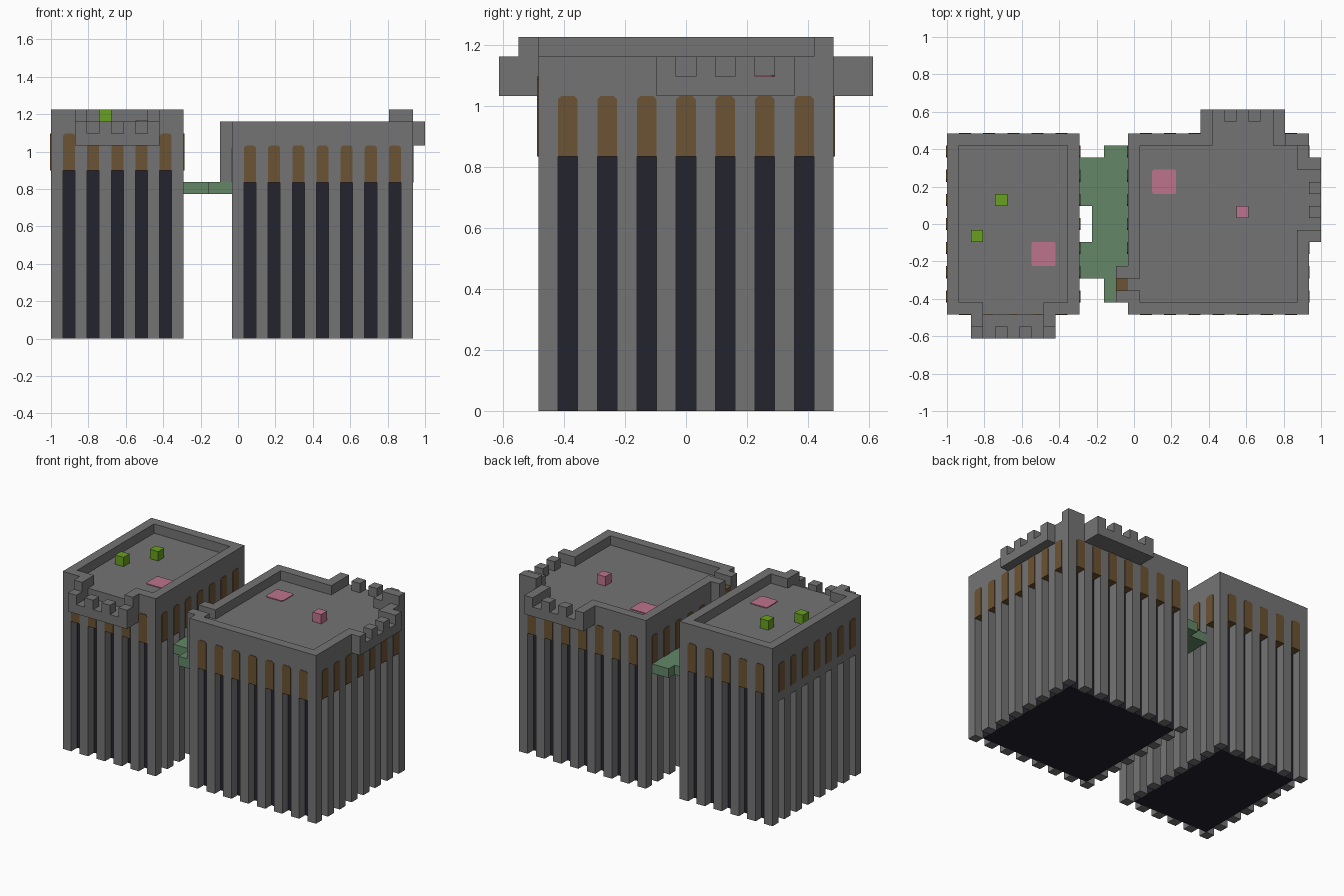
import bpy, bmesh
from mathutils import Vector

cube = bpy.data.objects.get("Cube")
if cube:
    bpy.data.objects.remove(cube, do_unlink=True)

S = 2 / 31          # size of one building block
X_MID = 15.5        # blocks are counted in x from the model's right edge


def material(name, rgb):
    m = bpy.data.materials.new(name)
    m.use_nodes = True
    m.diffuse_color = (*rgb, 1)
    m.node_tree.nodes["Principled BSDF"].inputs["Base Color"].default_value = (*rgb, 1)
    return m


STONE = material("grey stone", (0.175, 0.175, 0.175))
DARK = material("dark core", (0.017, 0.017, 0.026))
BROWN = material("brown window", (0.147, 0.087, 0.034))
GREEN = material("soft green", (0.125, 0.242, 0.138))
LIME = material("lime green", (0.138, 0.352, 0.014))
PINK = material("pink", (0.515, 0.174, 0.262))


def prism(bm, ring, shift):
    """Closed solid from a ring of points moved along a shift, in blocks."""
    a = [bm.verts.new(p) for p in ring]
    b = [bm.verts.new(Vector(p) + Vector(shift)) for p in ring]
    bm.faces.new(a)
    bm.faces.new(b[::-1])
    for i in range(len(a)):
        j = (i + 1) % len(a)
        bm.faces.new((a[j], a[i], b[i], b[j]))


def box(bm, x0, x1, y0, y1, z0, z1):
    prism(bm, [(x0, y0, z0), (x1, y0, z0), (x1, y1, z0), (x0, y1, z0)], (0, 0, z1 - z0))


def finish(bm, name, mat):
    for v in bm.verts:
        v.co = ((v.co.x - X_MID) * S, v.co.y * S, v.co.z * S)
    bmesh.ops.recalc_face_normals(bm, faces=bm.faces)
    mesh = bpy.data.meshes.new(name)
    bm.to_mesh(mesh)
    bm.free()
    mesh.materials.append(mat)
    bpy.context.collection.objects.link(bpy.data.objects.new(name, mesh))


def boxes(name, mat, items):
    bm = bmesh.new()
    for item in items:
        box(bm, *item)
    finish(bm, name, mat)


class Tower:
    Y = 7.5

    def __init__(self, name, x0, x1, groove, roof):
        self.name, self.x0, self.x1 = name, x0, x1
        self.groove, self.roof = groove, roof
        self.sides = {"front": (x0, x1), "back": (x0, x1),
                      "left": (-self.Y, self.Y), "right": (-self.Y, self.Y)}

    def point(self, side, along, out, z):
        """Point on a wall: distance along it, distance out of it, height."""
        return {"front": (along, -self.Y - out, z), "back": (along, self.Y + out, z),
                "left": (self.x1 + out, along, z), "right": (self.x0 - out, along, z)}[side]

    def wall_box(self, side, a0, a1, o0, o1, z0, z1):
        p, q = self.point(side, a0, o0, z0), self.point(side, a1, o1, z1)
        return [c for pair in zip(p, q) for c in sorted(pair)]

    def build(self, gaps):
        n, g, r = self.name, self.groove, self.roof
        boxes(n + "_upper_body", STONE, [(self.x0, self.x1, -self.Y, self.Y, g, r)])
        boxes(n + "_core", DARK, [(self.x0 + 1, self.x1 - 1, 1 - self.Y, self.Y - 1, 0, g)])
        pillars, rim, soffits = [], [], []
        windows = bmesh.new()
        for side, (a0, a1) in self.sides.items():
            across = side in ("front", "back")
            count = int(a1 - a0)
            # Pillars, the side walls leave the corners to the others
            for i in range(0 if across else 2, count if across else count - 1, 2):
                pillars.append(self.wall_box(side, a0 + i, a0 + i + 1, -1, 0, 0, g))
            # Arched windows above each groove
            for i in range(1, count, 2):
                a, c, o = a0 + i, 0.17, -0.05
                shape = [(a, g), (a + 1, g), (a + 1, g + 3 - c), (a + 1 - c, g + 3),
                         (a + c, g + 3), (a, g + 3 - c)]
                ring = [self.point(side, u, o, z) for u, z in shape]
                end = self.point(side, a, 0.06, g)
                prism(windows, ring, Vector(end) - Vector(ring[0]))
                soffits.append(self.wall_box(side, a, a + 1, -1, 0.06, g - 0.06, g))
            # Rim with openings
            lo, hi = (a0, a1) if across else (a0 + 1, a1 - 1)
            for s, e in gaps.get(side, []):
                rim.append(self.wall_box(side, lo, s, -1, 0, r, r + 1))
                lo = e
            rim.append(self.wall_box(side, lo, hi, -1, 0, r, r + 1))
        boxes(n + "_pillars", STONE, pillars)
        boxes(n + "_rim", STONE, rim)
        boxes(n + "_window_sills", BROWN, soffits)
        finish(windows, n + "_windows", BROWN)

    def balcony(self, side, a, depth, wall_top=18):
        """Seven blocks wide, with four merlons and a floor at height 17."""
        parts = [self.wall_box(side, a, a + 7, 0, depth, 16, 17)]
        for i in range(0, 7, 2):
            parts.append(self.wall_box(side, a + i, a + i + 1, depth - 1, depth, 17, 18))
        if depth > 1:
            for s in (a, a + 6):
                parts.append(self.wall_box(side, s, s + 1, 0, depth - 1, 17, wall_top))
        boxes(f"{self.name}_{side}_balcony", STONE, parts)


# Tall narrow tower
tall = Tower("tall_tower", 0, 11, 14, 18)
tall.build({"front": [(3, 8)]})
tall.balcony("front", 2, 2, wall_top=19)
boxes("tall_tower_lintels", STONE,
      [tall.wall_box("right", a - 6.5, a - 5.5, -1, 0, 13, 13.9) for a in range(0, 14, 2)])

# Wide tower
wide = Tower("wide_tower", 15, 30, 13, 17)
wide.build({"back": [(22, 27)], "left": [(-0.5, 4.5)], "right": [(-5.5, -4.5)]})
wide.balcony("back", 21, 2)
wide.balcony("left", -1.5, 1)
boxes("corner_turret", STONE, [(28, 30, 6.5, 7.5, 18, 19)])

# Doorway over the bridge
boxes("doorway_posts", STONE, [(14, 15, y, y + 1, 13, 18) for y in (-6.5, -4.5)])
boxes("doorway_door", BROWN, [(14, 15, -5.5, -4.5, 13, 17)])

# Bridge between the towers
boxes("bridge", GREEN, [(13, 15, -6.5, 6.5, 12, 13), (12, 13, -4.5, 5.5, 12, 13),
                        (11, 12, 1.5, 5.5, 12, 13), (11, 12, -4.5, -1.5, 12, 13)])

# Roof blocks and mats
boxes("lime_roof_blocks", LIME, [(4, 5, 1.5, 2.5, 18, 19), (2, 3, -1.5, -0.5, 18, 19)])
boxes("pink_roof_block", PINK, [(24, 25, 0.5, 1.5, 17, 18)])
mats = bmesh.new()
for x, y, z in ((7, -3.5, 18), (17, 2.5, 17)):
    c = 0.12
    prism(mats, [(x + c, y, z), (x + 2 - c, y, z), (x + 2, y + c, z), (x + 2, y + 2 - c, z),
                 (x + 2 - c, y + 2, z), (x + c, y + 2, z), (x, y + 2 - c, z), (x, y + c, z)],
          (0, 0, 0.08))
finish(mats, "pink_roof_mats", PINK)
